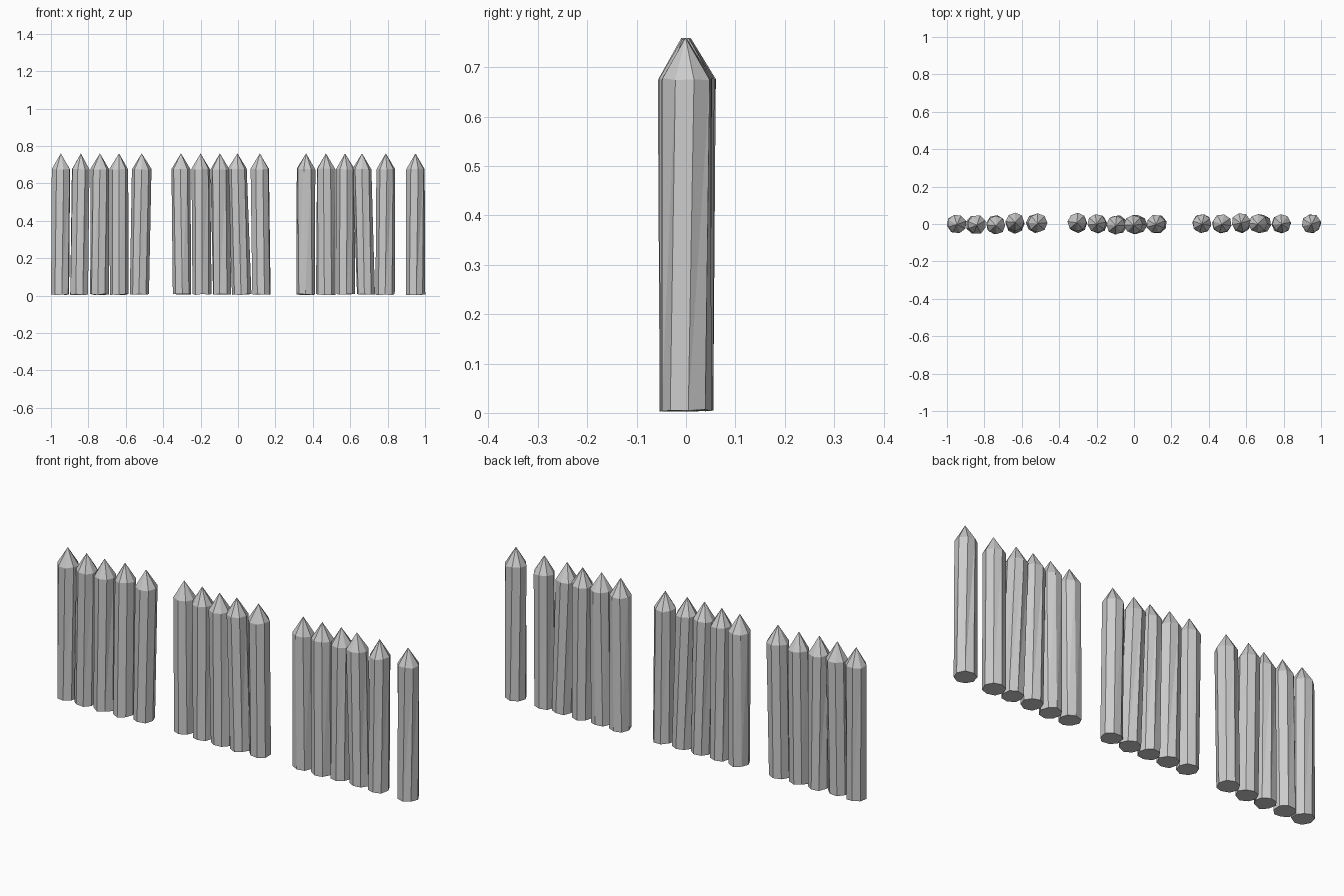
import bpy, bmesh, math, random

if "Cube" in bpy.data.objects:
    bpy.data.objects.remove(bpy.data.objects["Cube"])

random.seed(4)
SIDES = 8
RADIUS = 0.051

# each stake: x at the foot, x at the tip, y of the foot, y of the tip
STAKES = [
    (-.951, -.947, 0, 0), (-.850, -.840, -.004, -.003), (-.740, -.738, -.002, -.006),
    (-.636, -.636, 0, .012), (-.527, -.515, .004, .006), (-.300, -.305, .003, .010),
    (-.193, -.200, 0, .003), (-.086, -.097, -.003, -.006), (.020, -.003, -.003, -.003),
    (.126, .117, -.002, 0), (.364, .364, .002, .003), (.468, .470, 0, .003),
    (.575, .572, .003, .008), (.684, .663, 0, .003), (.786, .790, 0, .003),
    (.949, .949, 0, .002),
]


def ring(bm, x, y, z, turn, dz):
    """One slightly uneven ring of a hewn log."""
    verts = []
    for i in range(SIDES):
        a = turn + 2 * math.pi * i / SIDES
        r = RADIUS * random.uniform(0.95, 1.03)
        verts.append(bm.verts.new((x + r * math.cos(a), y + r * math.sin(a),
                                   z + random.uniform(-dz, dz))))
    return verts


def stake(index, x0, x1, y0, y1):
    bm = bmesh.new()
    turn = random.uniform(0, math.pi / 4)
    foot = ring(bm, x0, y0, 0.006, turn, 0.003)
    shoulder = ring(bm, x1, y1, 0.676, turn + random.uniform(-.2, .2), 0.003)
    tip = bm.verts.new((x1, y1 - 0.003, 0.760))
    bm.faces.new(foot[::-1])
    for i in range(SIDES):
        j = (i + 1) % SIDES
        # shaft facet split into two flat triangles, then the sharpened point
        bm.faces.new((foot[i], foot[j], shoulder[j]))
        bm.faces.new((foot[i], shoulder[j], shoulder[i]))
        bm.faces.new((shoulder[i], shoulder[j], tip))
    name = f"palisade_stake_{index:02d}"
    mesh = bpy.data.meshes.new(name)
    bm.to_mesh(mesh)
    bm.free()
    bpy.context.collection.objects.link(bpy.data.objects.new(name, mesh))


# row of sharpened stakes with two gaps and a lone end post
for n, s in enumerate(STAKES, 1):
    stake(n, *s)
